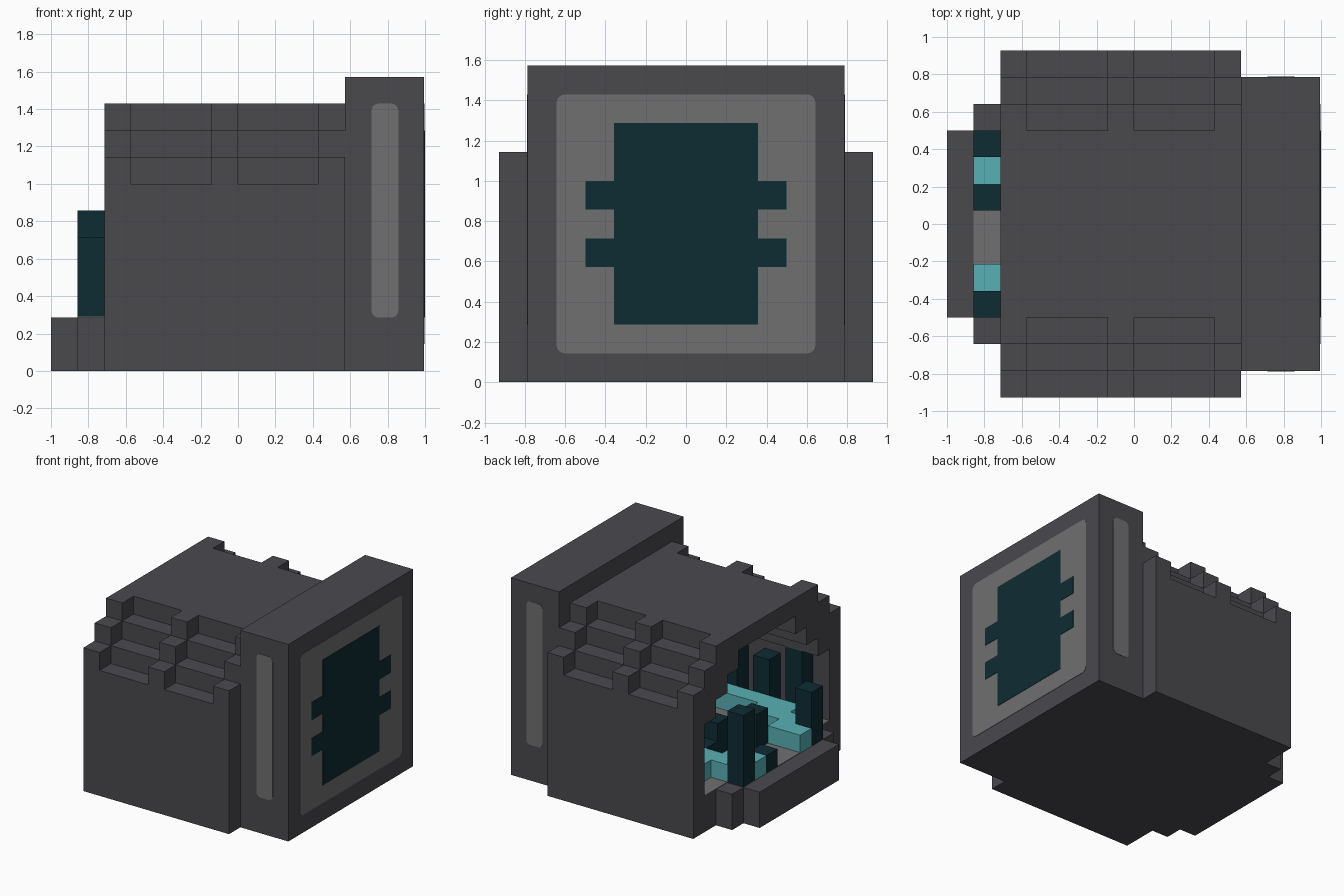
import bpy, bmesh, math

cube = bpy.data.objects.get("Cube")
if cube:
    bpy.data.objects.remove(cube, do_unlink=True)

U = 1 / 7          # one building block
LENGTH = 14        # blocks along x


def material(name, rgb):
    m = bpy.data.materials.new(name)
    m.use_nodes = True
    m.diffuse_color = (*rgb, 1)
    m.node_tree.nodes["Principled BSDF"].inputs["Base Color"].default_value = (*rgb, 1)
    return m


CASING = material("dark_grey_casing", (0.068, 0.067, 0.076))
PANEL = material("mid_grey_panel", (0.162, 0.162, 0.162))
DARK = material("dark_teal", (0.004, 0.025, 0.033))
LIGHT = material("light_teal", (0.098, 0.434, 0.462))


def prism(name, outline, axis, start, end, mat):
    """Extrude an outline (in blocks) along x or y."""
    bm = bmesh.new()

    def place(p, d):
        x, y = (d, p[0]) if axis == "x" else (p[0], d)
        return ((x - LENGTH / 2) * U, y * U, p[1] * U)

    face = bm.faces.new([bm.verts.new(place(p, start)) for p in outline])
    far = [bm.verts.new(place(p, end)) for p in outline]
    near = list(face.verts)
    bm.faces.new(far[::-1])
    for n in range(len(near)):
        m = (n + 1) % len(near)
        bm.faces.new((near[m], near[n], far[n], far[m]))
    bmesh.ops.recalc_face_normals(bm, faces=bm.faces)
    mesh = bpy.data.meshes.new(name)
    bm.to_mesh(mesh)
    bm.free()
    mesh.materials.append(mat)
    ob = bpy.data.objects.new(name, mesh)
    bpy.context.collection.objects.link(ob)
    return ob


def box(name, x, y, z, mat):
    return prism(name, [(y[0], z[0]), (y[1], z[0]), (y[1], z[1]), (y[0], z[1])],
                 "x", x[0], x[1], mat)


def block(name, i, j, top, mat, length=1):
    """Block column standing on the inner floor, j counted from the centre line."""
    return box(name, (i, i + length), (j - 0.5, j + 0.5), (2, top), mat)


def stairs(steps):
    """Symmetric stepped arch from (half width, height) steps."""
    left, z = [], 0
    for w, h in steps:
        left += [(-w, z), (-w, h)]
        z = h
    return left + [(-y, z) for y, z in reversed(left)]


def rounded(a0, a1, b0, b1, r):
    pts = []
    corners = [(a1 - r, b1 - r), (a0 + r, b1 - r), (a0 + r, b0 + r), (a1 - r, b0 + r)]
    for q, (a, b) in enumerate(corners):
        for s in range(5):
            t = math.pi / 2 * (q + s / 4)
            pts.append((a + r * math.cos(t), b + r * math.sin(t)))
    return pts


# Hollow stepped shell: full ribs alternating with lowered notches
inner = stairs([(5.5, 6), (4.5, 7), (3.5, 8), (2.5, 9)])
rib = stairs([(6.5, 8), (5.5, 9), (4.5, 10)])
notch = stairs([(6.5, 7), (5.5, 8), (4.5, 9), (3.5, 10)])
for n, (a, b) in enumerate([(2, 3), (3, 6), (6, 7), (7, 10), (10, 11)]):
    lowered = n % 2
    prism("shell_notch" if lowered else "shell_rib",
          (notch if lowered else rib) + inner[::-1], "x", a, b, CASING)

# Base, open-end ledge and floor
box("base", (2, 11), (-5.5, 5.5), (0, 2), CASING)
box("ledge_inner", (1, 2), (-4.5, 4.5), (0, 2), CASING)
box("ledge_outer", (0, 1), (-3.5, 3.5), (0, 2), CASING)
box("inner_floor", (2, 11), (-5.5, 5.5), (2, 2.03), PANEL)
box("ledge_floor", (1, 2), (-3.5, 3.5), (2, 2.03), PANEL)

# Tall end block with its panel and chip emblem
box("end_block", (11, 13.96), (-5.5, 5.5), (0, 11), CASING)
prism("end_panel", rounded(-4.5, 4.5, 1, 10, 0.3), "x", 13.95, 13.98, PANEL)
half = [(2.5, 2)]
for z in (4, 6):
    half += [(2.5, z), (3.5, z), (3.5, z + 1), (2.5, z + 1)]
half.append((2.5, 9))
prism("chip_plate", half + [(-y, z) for y, z in reversed(half)], "x", 13.96, 14, DARK)
for side in (-1, 1):
    prism("side_strip", rounded(12, 13, 2, 10, 0.25), "y", side * 5.49, side * 5.52, PANEL)

# Mirrored light tracks running through the interior
for s in (-1, 1):
    block("track_long", 3, s * 4, 3, LIGHT, 8)
    block("track_bend", 2, s * 3, 3, LIGHT, 3)
    block("track_end", 1, s * 2, 3, LIGHT, 2)
    # Pillars along the walls
    for i, top in ((3, 6), (5, 5), (7, 5)):
        block("wall_pillar", i, s * 5, top, DARK)

# Pillars at the opening and small blocks in the middle
block("right_end_pillar", 1, -3, 5, DARK)
block("left_end_pillar", 1, 3, 6, DARK)
block("end_stub", 1, 1, 3, DARK)
block("middle_block", 4, 1, 4, DARK)
block("middle_low_block", 4, 2, 3, DARK)
block("middle_side_block", 3, -1, 4, DARK)
